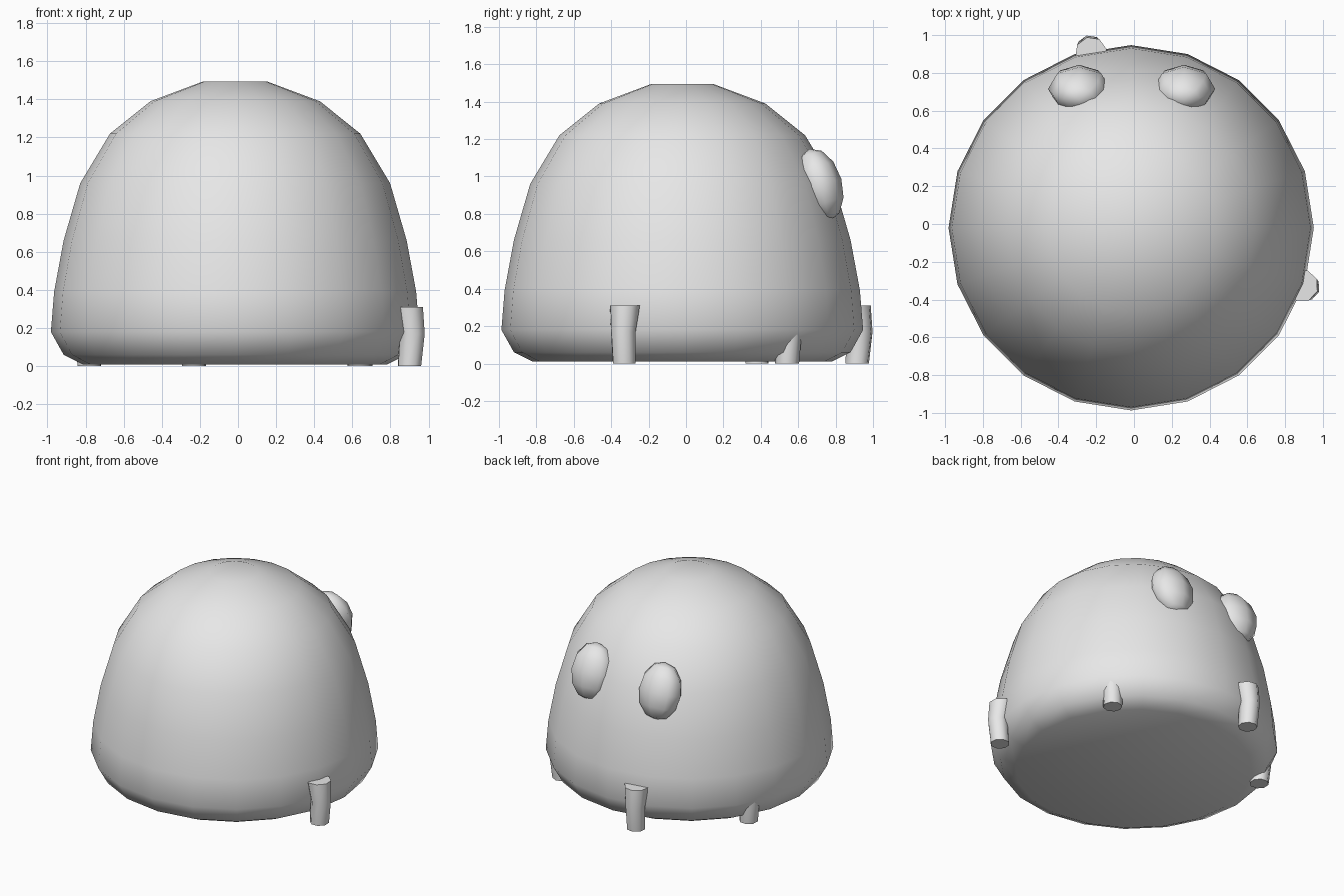
import bpy, bmesh, math
from mathutils import Matrix, Vector

cube = bpy.data.objects.get("Cube")
if cube:
    bpy.data.objects.remove(cube, do_unlink=True)

grey = bpy.data.materials.new("light_grey")
grey.use_nodes = True
grey.diffuse_color = (0.8, 0.8, 0.8, 1)
grey.node_tree.nodes["Principled BSDF"].inputs["Base Color"].default_value = (0.8, 0.8, 0.8, 1)


def finish(bm, name):
    """Turn a bmesh into a smooth shaded object that keeps sharp rims."""
    bmesh.ops.recalc_face_normals(bm, faces=bm.faces)
    mesh = bpy.data.meshes.new(name)
    bm.to_mesh(mesh)
    bm.free()
    mesh.materials.append(grey)
    obj = bpy.data.objects.new(name, mesh)
    bpy.context.collection.objects.link(obj)
    bpy.ops.object.select_all(action='DESELECT')
    obj.select_set(True)
    bpy.context.view_layer.objects.active = obj
    bpy.ops.object.shade_smooth_by_angle(angle=math.radians(60))
    return obj


def stacked_rings(name, rings, sides, origin, turn=0.0):
    """Closed solid from rings given as (outward offset, radius, height)."""
    bm = bmesh.new()
    place = Matrix.Translation(origin) @ Matrix.Rotation(turn, 4, 'Z')
    loops = []
    for offset, radius, height in rings:
        loop = []
        for i in range(sides):
            a = math.tau * i / sides
            point = Vector((offset + radius * math.cos(a), radius * math.sin(a), height))
            loop.append(bm.verts.new(place @ point))
        loops.append(loop)
    for low, high in zip(loops, loops[1:]):
        for i in range(sides):
            j = (i + 1) % sides
            bm.faces.new((low[i], low[j], high[j], high[i]))
    bm.faces.new(loops[0])
    bm.faces.new(loops[-1])
    return finish(bm, name)


# Domed body
profile = [(0.80, 0.01), (0.90, 0.06), (0.967, 0.18), (0.95, 0.39), (0.90, 0.66),
           (0.813, 0.96), (0.657, 1.22), (0.445, 1.39), (0.165, 1.495)]
stacked_rings("body", [(0, r, z) for r, z in profile], 20, (-0.015, -0.02, 0))

# Stubby legs, bulging outwards at the middle
leg_rings = [(0, 0.065, 0), (0.015, 0.07, 0.17), (-0.01, 0.085, 0.31)]
legs = {"left_front_leg": (0.90, -0.33), "left_back_leg": (0.64, 0.54),
        "right_back_leg": (-0.23, 0.915), "right_side_leg": (-0.78, 0.38)}
for name, (x, y) in legs.items():
    stacked_rings(name, leg_rings, 8, (x, y, 0), math.atan2(y, x))

# Egg shaped eyes leaning with the dome
for name, x in (("left_eye", 0.265), ("right_eye", -0.29)):
    bm = bmesh.new()
    lean = (Matrix.Translation((x, 0.715, 0.955)) @ Matrix.Rotation(math.radians(16), 4, 'X')
            @ Matrix.Diagonal((0.165, 0.12, 0.2, 1)))
    bmesh.ops.create_uvsphere(bm, u_segments=8, v_segments=6, radius=1, matrix=lean)
    finish(bm, name)
